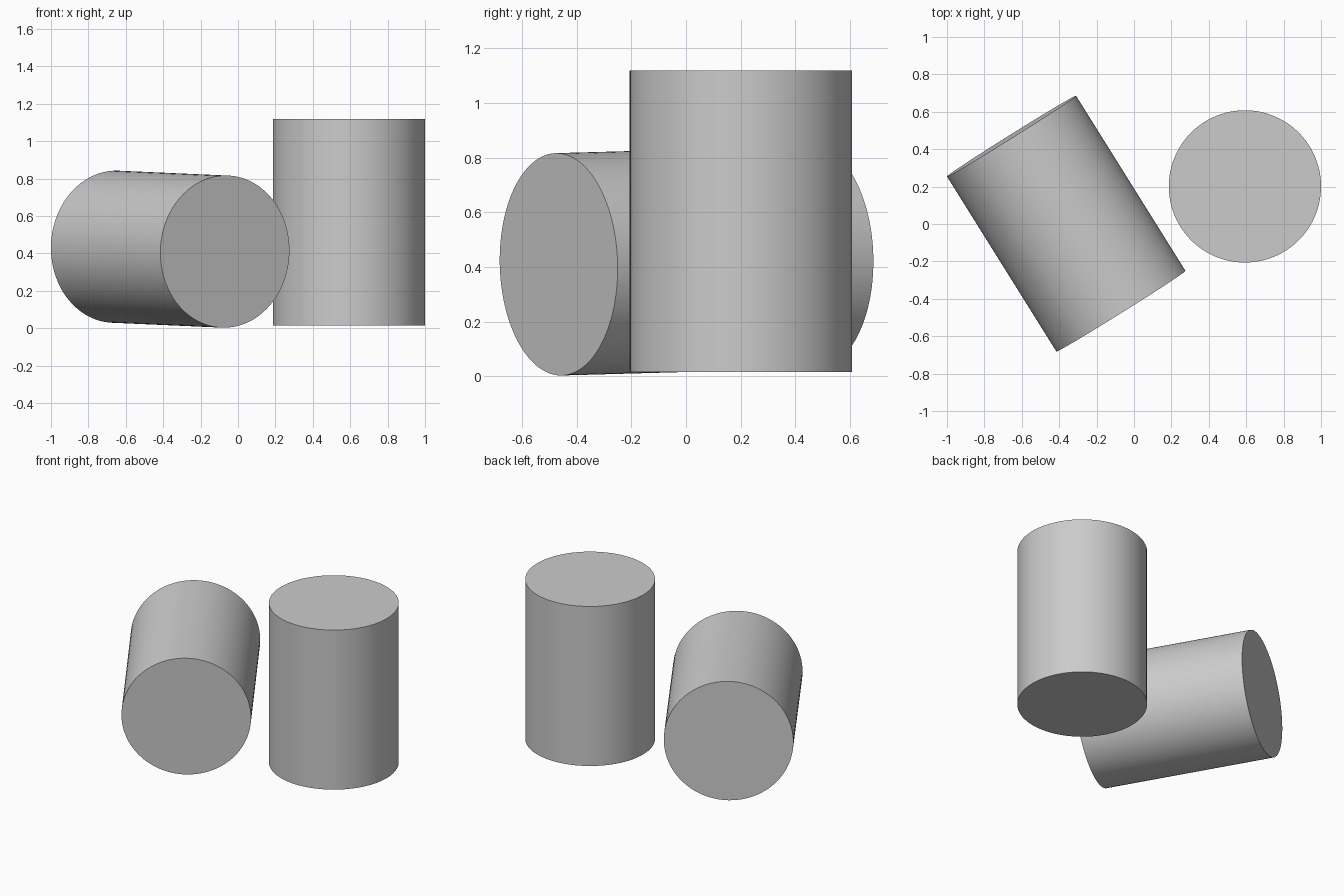
import bpy
from mathutils import Vector

if "Cube" in bpy.data.objects:
    bpy.data.objects.remove(bpy.data.objects["Cube"])

RADIUS = 0.407


def cylinder(name, start, end):
    """Solid smooth-sided cylinder between two cap centres."""
    a, b = Vector(start), Vector(end)
    axis = b - a
    bpy.ops.mesh.primitive_cylinder_add(
        vertices=96, radius=RADIUS, depth=axis.length, location=(a + b) / 2,
        rotation=axis.to_track_quat('Z', 'Y').to_euler())
    obj = bpy.context.object
    obj.name = name
    bpy.ops.object.shade_smooth_by_angle()
    return obj


# Standing cylinder
cylinder("upright_cylinder", (0.593, 0.201, 0.015), (0.593, 0.201, 1.119))

# Lying cylinder, its back end slightly raised
cylinder("lying_cylinder", (-0.07, -0.466, 0.410), (-0.655, 0.470, 0.436))
